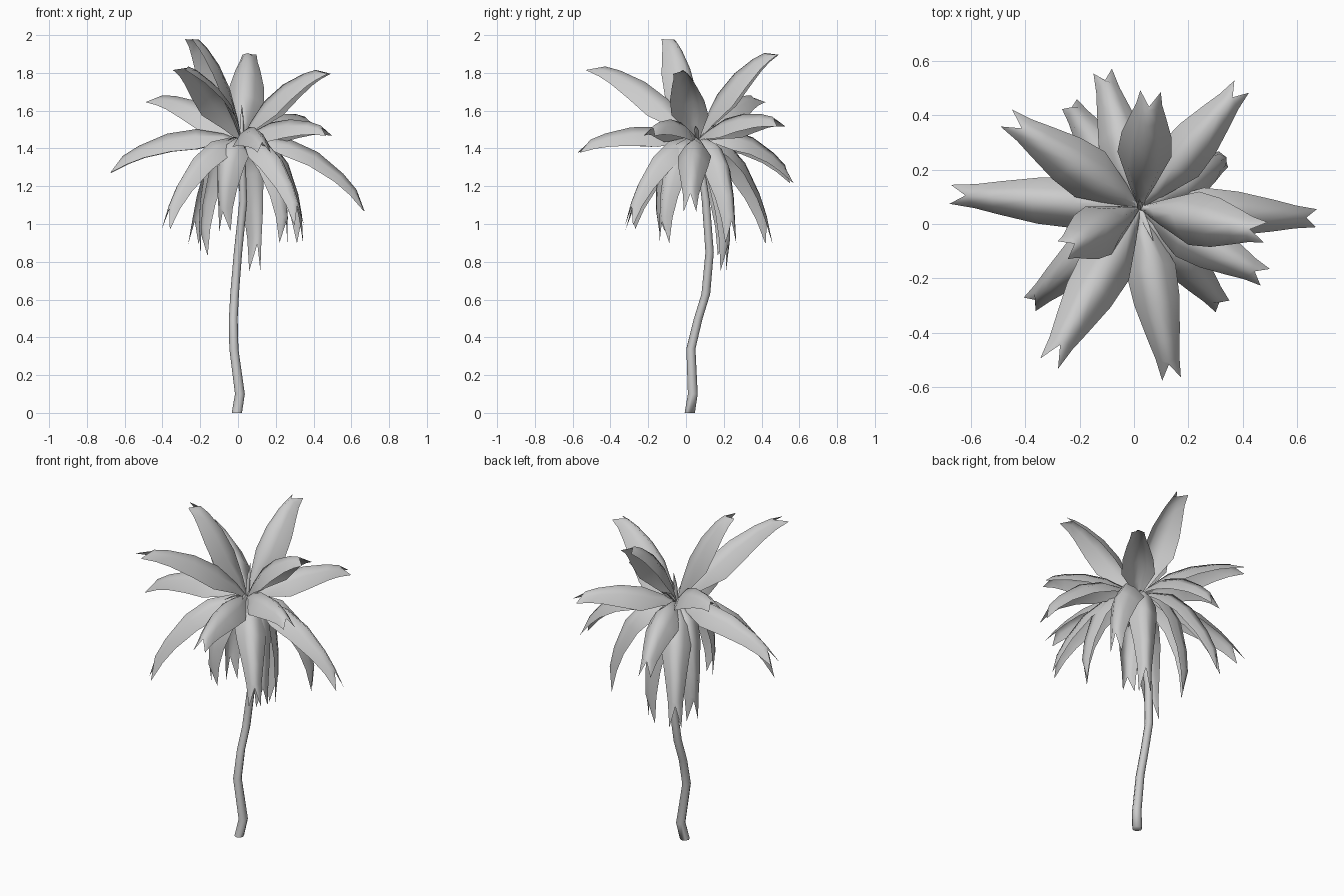
import bpy, bmesh, math
from mathutils import Vector

if "Cube" in bpy.data.objects:
    bpy.data.objects.remove(bpy.data.objects["Cube"])

CROWN = Vector((0.02, 0.06, 1.44))


def mesh_object(name, bm):
    me = bpy.data.meshes.new(name)
    bm.to_mesh(me)
    bm.free()
    ob = bpy.data.objects.new(name, me)
    bpy.context.collection.objects.link(ob)
    bpy.ops.object.select_all(action='DESELECT')
    ob.select_set(True)
    bpy.context.view_layer.objects.active = ob
    bpy.ops.object.shade_smooth_by_angle(angle=math.radians(80))
    return ob


def tube(name, path, radii, sides=8):
    bm = bmesh.new()
    rings = []
    for p, r in zip(path, radii):
        rings.append([bm.verts.new((p[0] + r * math.cos(2 * math.pi * k / sides),
                                    p[1] + r * math.sin(2 * math.pi * k / sides), p[2]))
                      for k in range(sides)])
    for a, b in zip(rings, rings[1:]):
        for k in range(sides):
            bm.faces.new((a[k], a[(k + 1) % sides], b[(k + 1) % sides], b[k]))
    bm.faces.new(rings[0][::-1])
    bm.faces.new(rings[-1])
    return mesh_object(name, bm)


# Wavy trunk
trunk = [(-0.006, 0.02, 0), (0.01, 0.036, 0.1), (-0.022, 0.026, 0.34), (-0.025, 0.065, 0.5),
         (-0.018, 0.105, 0.63), (0.0, 0.125, 0.85), (0.028, 0.105, 1.12), (0.02, 0.06, 1.45)]
tube("trunk", trunk, [0.027, 0.026, 0.024, 0.023, 0.023, 0.022, 0.021, 0.015])

# Leaf outline: position along the leaf, half width
ROWS = [(0, 0.008), (0.14, 0.05), (0.34, 0.1), (0.55, 0.092), (0.76, 0.066), (0.88, 0.048)]


def leaf(name, tip, width, fold):
    tip = Vector(tip)
    d = tip - CROWN
    flat = Vector((d.x, d.y, 0))
    h = flat.length
    side = Vector((-d.y, d.x, 0)).normalized()
    if d.z > 0.2:
        ctrl = CROWN + flat * 0.40 + Vector((0, 0, d.z * 0.6 + 0.11))
    elif d.z > -0.25:
        ctrl = CROWN + flat * 0.5 + Vector((0, 0, 0.13 + max(0, d.z) * 0.6))
    else:
        ctrl = CROWN + flat * (0.58 + max(0, 0.5 - h) * 2) + Vector((0, 0, 0.07))

    def point(s, u, arch):
        p = CROWN * (1 - s) ** 2 + ctrl * (2 * s * (1 - s)) + tip * s * s
        t = ((ctrl - CROWN) * (1 - s) + (tip - ctrl) * s).normalized()
        return p + side * u + t.cross(side) * arch

    bm = bmesh.new()
    grid = []
    for s, w in ROWS:
        w *= width
        grid.append([bm.verts.new(point(s, u * w * 0.95, fold * w * (0.2 - abs(u) ** 1.7)))
                     for u in (-1, -0.55, 0, 0.55, 1)])
    # forked end: two points with a notch between
    grid.append([bm.verts.new(point(s, u * 0.036 * width, -0.025 * abs(u)))
                 for s, u in ((1, -1), (1, -1), (0.9, 0), (1, 1), (1, 1))])
    for a, b in zip(grid, grid[1:]):
        for k in range(4):
            bm.faces.new((a[k], b[k], b[k + 1], a[k + 1]))
    bmesh.ops.remove_doubles(bm, verts=bm.verts, dist=0.0005)
    return mesh_object(name, bm)


# Upright leaves
upright = [(-0.25, -0.09, 2.0), (0.06, 0.48, 1.92), (0.48, -0.03, 1.82),
           (-0.31, -0.51, 1.84), (-0.47, 0.39, 1.67)]
# Spreading leaves
spreading = [(-0.69, 0.11, 1.29), (-0.12, 0.58, 1.23),
             (0.4, 0.51, 1.54), (0.49, -0.2, 1.49), (0.14, -0.58, 1.4)]
# Hanging leaves
hanging = [(0.69, 0.02, 1.08), (-0.25, 0.46, 0.9), (0.35, 0.25, 0.9), (0.34, -0.32, 1.0),
           (-0.4, -0.31, 0.98), (0.1, 0.22, 0.75), (-0.2, 0.21, 0.83),
           (0.26, -0.13, 0.9), (-0.08, -0.15, 0.96)]
for group, tips, width, fold in (("upright_leaf", upright, 1.05, 1.05),
                                 ("spreading_leaf", spreading, 0.97, 1.1),
                                 ("hanging_leaf", hanging, 0.92, 1.0)):
    for i, tip in enumerate(tips):
        leaf(f"{group}_{i + 1}", tip, width, fold)

# Thin young shoots in the heart of the crown
shoots = [(0.0, 0.03, 0.19), (-0.1, 0.07, 0.06), (0.08, -0.01, 0.08),
          (-0.08, -0.11, 0.0), (0.05, -0.12, 0.04), (0.04, 0.1, 0.09)]
for i, s in enumerate(shoots):
    end = CROWN + Vector(s)
    tube(f"shoot_{i + 1}", [CROWN, CROWN.lerp(end, 0.5) + Vector((0, 0, 0.02)), end],
         [0.012, 0.01, 0.001], 5)
